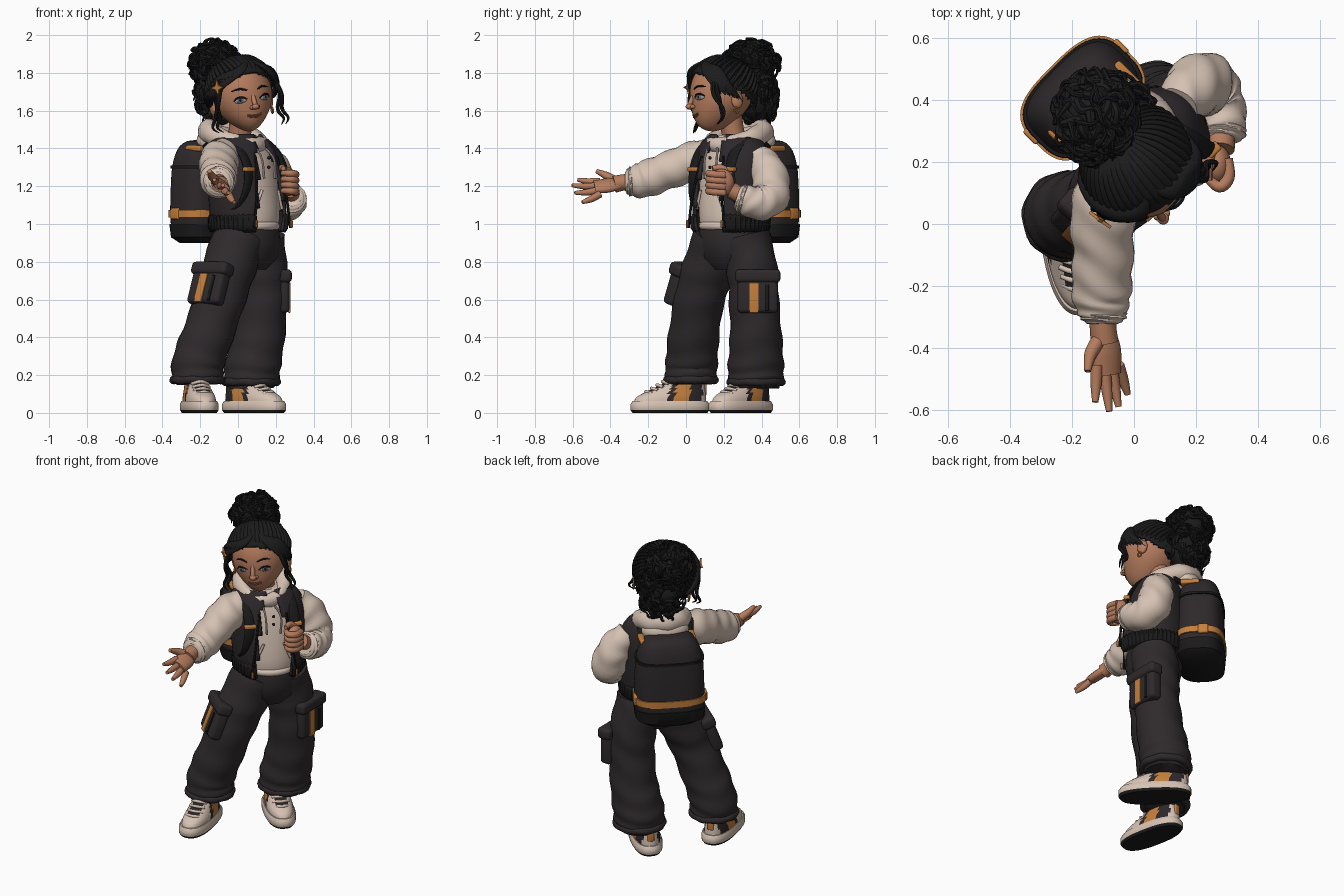
import bpy, bmesh, random
from math import sin, cos, pi, atan2, sqrt
from mathutils import Vector, Matrix

if "Cube" in bpy.data.objects:
    bpy.data.objects.remove(bpy.data.objects["Cube"])
random.seed(4)
I = Matrix()
X, Y, Z = Vector((1, 0, 0)), Vector((0, 1, 0)), Vector((0, 0, 1))


def material(name, *rgb):
    m = bpy.data.materials.new(name)
    m.use_nodes = True
    m.diffuse_color = (*rgb, 1)
    m.node_tree.nodes["Principled BSDF"].inputs["Base Color"].default_value = (*rgb, 1)
    return m


skin = material("brown skin", .46, .2, .11)
hair = material("black hair", .012, .011, .011)
vest = material("dark vest cloth", .026, .021, .023)
denim = material("charcoal trousers", .028, .023, .024)
cream = material("cream cloth", .67, .54, .45)
orange = material("orange trim", .55, .21, .045)
rubber = material("black rubber", .011, .01, .01)
eyeblue = material("grey blue iris", .12, .16, .22)
eyewhite = material("eye white", .42, .36, .33)
lip = material("lip", .28, .1, .06)


def frame(loc, yaw):
    return Matrix.Translation(loc) @ Matrix.Rotation(yaw, 4, 'Z')


def finish(name, bm, mats, M, rule=None, thick=0):
    bmesh.ops.recalc_face_normals(bm, faces=bm.faces)
    for f in bm.faces:
        f.smooth = True
    if rule:
        picks = [(f, rule(f.calc_center_median())) for f in bm.faces]
        for f, k in picks:
            f.material_index = max(k, 0)
        bmesh.ops.delete(bm, geom=[f for f, k in picks if k < 0], context='FACES')
    me = bpy.data.meshes.new(name)
    bm.to_mesh(me)
    bm.free()
    for m in mats:
        me.materials.append(m)
    me.set_sharp_from_angle(angle=.75)
    ob = bpy.data.objects.new(name, me)
    ob.matrix_world = M
    bpy.context.collection.objects.link(ob)
    if thick:
        s = ob.modifiers.new("thickness", 'SOLIDIFY')
        s.thickness, s.offset = thick, 0


def part(name, shells, *mats, M=I, rule=None, caps=True, thick=0):
    """Skin each shell, a list of rings of points, into one object."""
    bm = bmesh.new()
    for rings in shells:
        vs = [[bm.verts.new(p) for p in r] for r in rings]
        n = len(vs[0])
        for a, b in zip(vs, vs[1:]):
            for i in range(n):
                bm.faces.new((a[i], a[(i + 1) % n], b[(i + 1) % n], b[i]))
        if caps and (rings[0][0] - rings[-1][0]).length > 1e-5:
            bm.faces.new(vs[0])
            bm.faces.new(vs[-1])
    bmesh.ops.remove_doubles(bm, verts=bm.verts, dist=1e-5)
    finish(name, bm, mats, M, rule, thick)


def box(name, loc, size, bevel, mat, M=I):
    bm = bmesh.new()
    bmesh.ops.create_cube(bm, size=1, matrix=Matrix.Translation(loc) @ Matrix.Diagonal((*size, 1)))
    bmesh.ops.bevel(bm, geom=bm.edges[:], offset=bevel, segments=4, profile=.5, affect='EDGES')
    finish(name, bm, [mat], M)


def spline(rows, n=5, closed=False):
    m, out = len(rows), []
    for i in range(m if closed else m - 1):
        w = [rows[j % m] if closed else rows[min(max(j, 0), m - 1)] for j in range(i - 1, i + 3)]
        for t in (k / n for k in range(n)):
            out.append([q + .5 * t * (r - p + t * (2*p - 5*q + 4*r - s + t * (3*q - p - 3*r + s)))
                        for p, q, r, s in zip(*w)])
    return out + [list(rows[0] if closed else rows[-1])]


def tube(rows, flat=(1, 1), up=Z, sides=12, n=5, fold=0, freq=1.3, closed=False):
    """Sweep an oval along a smooth path of (x, y, z, radius)."""
    rows = spline(rows, n, closed)
    P, u, rings = [Vector(r[:3]) for r in rows], up, []
    for i, p in enumerate(P):
        t = (P[min(i + 1, len(P) - 1)] - P[max(i - 1, 0)]).normalized()
        u = (u - t * u.dot(t)).normalized()
        s, r = t.cross(u), max(rows[i][3], .001)
        ring = []
        for a in (2 * pi * k / sides for k in range(sides)):
            w = r * (1 + fold * sin(i * freq + 2 * cos(a) + sin(2 * a)))
            ring.append(p + w * (s * cos(a) * flat[0] + u * sin(a) * flat[1]))
        rings.append(ring)
    if closed:
        rings[-1] = rings[0]
    return rings


def ball(loc, radii, shape=None, lat=14, lon=24):
    shape = shape or (lambda d: Vector(a * b for a, b in zip(d, radii)))
    rings = []
    for e in (.04 + (pi - .08) * i / lat for i in range(lat + 1)):
        rings.append([Vector(loc) + shape(Vector((sin(e) * cos(a), sin(e) * sin(a), cos(e))))
                      for a in (2 * pi * k / lon for k in range(lon))])
    return rings


def oval(z, cx, cy, rx, ry, n=48, power=1, flare=0, rib=0):
    ring = []
    for k in range(n):
        a = 2 * pi * k / n
        c, s = cos(a), sin(a)
        g = 1 + flare * max(0, -s) ** 4 + rib * (k % 2)
        ring.append(Vector((cx + rx * g * abs(c) ** power * (1 if c > 0 else -1),
                            cy + ry * g * abs(s) ** power * (1 if s > 0 else -1), z)))
    return ring


# Torso: hoodie, open vest and ribbed hem, turned toward the model's left
B = frame((.05, .24, 0), pi / 4)
table = spline([(.96, 0, 0, .185, .17), (1.05, 0, 0, .2, .18), (1.2, -.005, .01, .21, .17),
                (1.33, -.01, .02, .215, .15), (1.42, -.02, .03, .19, .125), (1.47, -.03, .04, .12, .1)], 4)
part("hoodie_body", [[oval(z, x, y, a - .022, b - .015) for z, x, y, a, b in table]], cream, M=B)
open_front = lambda c: -1 if abs(atan2(c.x, -c.y)) < .4 + (1.45 - c.z) * .35 else 0
part("vest", [[oval(z, x, y, a, b, flare=.13) for z, x, y, a, b in table]], vest, M=B,
     rule=open_front, caps=False, thick=.018)
part("vest_hem", [[oval(z, 0, 0, .19 + g, .175 + g, n=96, flare=.15, rib=.03)
                   for z, g in ((.96, 0), (.98, .012), (1.03, .014), (1.05, .005))]], rubber, M=B,
     rule=open_front, caps=False, thick=.014)
part("hoodie_hem", [tube([(.15 * sin(a), -.155 * cos(a), .99, .022) for a in (-.9, -.45, 0, .45, .9)])], cream, M=B)
part("hoodie_pocket", [tube([(.1 * s, -.158, 1.08, .008), (.06 * s, -.17, 1.18, .008)]) for s in (-1, 1)], cream, M=B)
part("hood", [tube([(-.025 + .125 * sin(a), .07 - .15 * cos(a), 1.46 - .042 * cos(a), .052 - .012 * cos(a))
                    for a in (k * pi / 4 for k in range(8))], flat=(.9, 1), sides=16, closed=True, fold=.05),
              ball((-.025, .19, 1.44), (.14, .09, .08))], cream, M=B)
part("drawstrings", [tube([(s * .035 - .02, -.12, 1.4, .007), (s * .045, -.155, 1.34, .006),
                           (s * .04, -.165, 1.24, .007)], sides=8) for s in (-1, 1)], cream, M=B)
part("front_buttons", [ball((0, -.16, z), (.009, .009, .009)) for z in (1.3, 1.35)], rubber, M=B)

# Backpack: rounded shell, belt, seam, handle and shoulder straps
pack = []
for e in (-1.5 + 3 * k / 16 for k in range(17)):
    w = cos(e) ** .4 * (1 - .1 * sin(e))
    pack.append(oval(1.175 + .27 * abs(sin(e)) ** .6 * (1 if e > 0 else -1), -.035, .27, .2 * w, .136 * w, power=.65))
part("backpack", [pack], vest, M=B)
part("backpack_base", [[oval(z, -.035, .27, w, w * .68, power=.65) for z, w in ((.9, .15), (.93, .198), (1.0, .207))]],
     rubber, M=B)
part("backpack_belt", [[oval(z, -.035, .27, .21, .144, power=.65) for z in (1.035, 1.075)]], orange, M=B)
part("backpack_seam", [[oval(z, -.035, .27, .2, .137, power=.65) for z in (1.295, 1.31)]], rubber, M=B)
part("backpack_handle", [tube([(x, .25, z, .011) for x, z in ((-.1, 1.43), (-.035, 1.465), (.03, 1.43))])], orange, M=B)
for s, side in ((1, "left"), (-1, "right")):
    part(side + "_strap", [tube([(s * .12 - .02, .18, 1.4, .03), (s * .12 - .02, .05, 1.465, .032),
                                 (s * .13 - .01, -.09, 1.39, .032), (s * .14, -.148, 1.25, .03),
                                 (s * .17, -.11, 1.1, .02), (s * .2, .03, 1.03, .015)], flat=(1, .4))], rubber, M=B)
    box(side + "_strap_clip", (s * .135, -.145, 1.29), (.07, .035, .025), .008, orange, B)
    box(side + "_pack_clip", (s * .14 - .03, .22, 1.4), (.05, .11, .03), .01, orange, B)
    box(side + "_pack_buckle", (s * .2 - .035, .3, 1.055), (.03, .06, .06), .009, orange, B)
    part(side + "_zip", [tube([(s * .135, -.185, .98, .007), (s * .11, -.18, 1.15, .007),
                               (s * .08, -.14, 1.36, .007)], sides=6)], rubber, M=B)
    box(side + "_zip_pull", (s * .13, -.2, 1.0), (.012, .012, .04), .004, orange, B)

# Trousers and cargo pockets
part("trouser_seat", [[oval(z, 0, 0, a, b) for z, a, b in
                       ((.76, .1, .1), (.82, .17, .15), (.9, .185, .165), (.97, .175, .16), (1.01, .165, .15))]], denim, M=B)
legs = {"right": [(.01, .18, .93, .14), (-.05, .12, .76, .142), (-.095, .07, .6, .133), (-.165, .04, .4, .135),
                  (-.21, .03, .27, .138), (-.215, .025, .19, .135), (-.215, .025, .15, .11)],
        "left": [(.11, .31, .93, .135), (.125, .35, .76, .135), (.13, .36, .6, .132), (.11, .37, .4, .138),
                 (.08, .37, .26, .148), (.07, .37, .18, .145), (.07, .37, .13, .12)]}
for side, path in legs.items():
    part(side + "_trouser_leg", [tube(path, up=Y, sides=28, n=6, fold=.028, freq=1.1)], denim)
    x, y, z, r = path[-2]
    part(side + "_trouser_cuff", [tube([(x + r * .93 * cos(a), y + r * .93 * sin(a), z - .015, .022)
                                        for a in (k * pi / 4 for k in range(8))], closed=True, fold=.1)], denim)
tilt = Matrix.Rotation(-.36, 4, 'X')
for side, F in (("right", frame((-.155, -.01, .69), -.7) @ tilt), ("left", frame((.245, .38, .65), pi / 2))):
    box(side + "_cargo_pocket", (0, .01, -.02), (.215, .075, .2), .022, denim, F)
    box(side + "_pocket_flap", (0, .005, .075), (.24, .09, .07), .022, denim, F)
    box(side + "_pocket_band", (-.02, -.027, -.04), (.05, .012, .16), .003, orange, F)
    box(side + "_pocket_edge", (.05, -.027, -.04), (.018, .012, .14), .003, rubber, F)

# Sleeves, cuffs and hands
arms = {"right": [(-.07, .16, 1.37, .085), (-.1, .05, 1.335, .105), (-.1, -.09, 1.285, .098),
                  (-.105, -.22, 1.235, .096), (-.1, -.29, 1.225, .078), (-.1, -.31, 1.225, .055)],
        "left": [(.14, .38, 1.36, .07), (.19, .435, 1.28, .095), (.23, .45, 1.16, .103),
                 (.265, .39, 1.11, .092), (.285, .31, 1.13, .078), (.285, .28, 1.14, .055)]}
for side, path in arms.items():
    part(side + "_sleeve", [tube(path, sides=24, n=7, fold=.045, freq=1.1)], cream)
    cuff = Vector(path[-1][:3])
    way = (cuff - Vector(path[-2][:3])).normalized()
    part(side + "_sleeve_cuff", [tube([(*(cuff + way * d), r) for d, r in
                                       ((-.03, .07), (-.015, .078), (0, .068), (.012, .05))], sides=24, fold=.05)], cream)
part("right_forearm", [tube([(-.1, -.26, 1.225, .047), (-.1, -.33, 1.22, .043), (-.095, -.38, 1.21, .045)]),
                       tube([(-.095, -.35, 1.215, .04), (-.09, -.41, 1.205, .054), (-.085, -.485, 1.195, .048)],
                            flat=(1, .55), up=Vector((.5, 0, .8)), sides=16)], skin)
tips = [(-.125, -.575, 1.235), (-.08, -.605, 1.205), (-.05, -.59, 1.165), (-.02, -.55, 1.115)]
fingers = [tube([(-.12 + .023 * i, -.455, 1.225 - .022 * i, .02), (*((Vector(t) + Vector((-.12 + .023 * i, -.455,
           1.215 - .022 * i))) / 2), .018), (*t, .01)], sides=10) for i, t in enumerate(tips)]
fingers.append(tube([(-.11, -.37, 1.225, .025), (-.14, -.42, 1.255, .021), (-.15, -.475, 1.28, .011)], sides=10))
part("right_fingers", fingers, skin)
part("left_fist", [tube([(.285, .31, 1.14, .042), (.28, .24, 1.18, .045)]), ball((.27, .19, 1.22), (.044, .065, .072)),
                   tube([(.25, .24, 1.26, .021), (.235, .19, 1.295, .02), (.24, .14, 1.295, .013)], sides=10)]
     + [tube([(.3, .21, z, .019), (.305, .15, z + .005, .02), (.275, .12, z + .01, .019), (.235, .15, z + .01, .014)],
             sides=10) for z in (1.165, 1.196, 1.227, 1.258)], skin)

# Shoes
sole_rows = [(0, .08, .2), (.015, .089, .212), (.045, .09, .212), (.062, .082, .2)]
upper_rows = [(.055, 0, .078, .195), (.085, .008, .076, .185), (.115, .035, .068, .155), (.15, .07, .06, .115),
              (.19, .095, .056, .09), (.22, .1, .05, .08)]


def shoe_colour(c):
    back = c.y - c.z * .4
    if abs(c.x) < .036 and c.y < .06 and c.z > .11:
        return 1
    if abs(c.x) > .04 and -.06 < back < .13:
        return 2 if -.03 < back < .05 else 1
    return 0


for side, F in (("right", frame((-.205, -.085, 0), .2)), ("left", frame((.085, .29, 0), pi / 4))):
    part(side + "_sole", [[oval(z, 0, 0, a, b, power=.8) for z, a, b in sole_rows]], cream, rubber, M=F,
         rule=lambda c: int(c.z < .02))
    part(side + "_shoe_upper", [[oval(z, 0, y, a, b, power=.85) for z, y, a, b in spline(upper_rows, 4)]],
         cream, vest, orange, M=F, rule=shoe_colour)
    part(side + "_laces", [tube([(-.045, y + .025, z - .012, .009), (0, y, z, .009), (.045, y + .025, z - .012, .009)])
                           for y, z in ((-.13 + .03 * i, .112 + .018 * i) for i in range(5))], cream, M=F)
    box(side + "_heel_tab", (0, .185, .13), (.04, .02, .08), .008, orange, F)

# Head and face, leaning a little to the model's right
H = frame((.02, .19, 1.685), .36) @ Matrix.Rotation(-.13, 4, 'Y')


def head_shape(d):
    t = max(0, -d.z)
    return Vector((.16 * d.x * (1 - .35 * t * t), .172 * d.y * (1 - .25 * t * (d.y > 0)) - .06 * t * t, .196 * d.z))


def on_face(x, z, lift=0):
    t = max(0, -z / .196)
    d = 1 - (x / .16 / (1 - .35 * t * t)) ** 2 - (z / .196) ** 2
    return (x, -.172 * sqrt(max(d, 0)) - .06 * t * t - lift, z)


part("head", [ball((0, 0, 0), None, head_shape, 24, 36)], skin, M=H)
part("neck", [tube([(0, .28, 1.38, .07), (.01, .25, 1.48, .06), (.015, .23, 1.6, .065)], up=Y)], skin)
part("nose", [ball((0, -.185, -.064), (.02, .022, .016)), ball((.016, -.174, -.067), (.012, .014, .011)),
              ball((-.016, -.174, -.067), (.012, .014, .011)),
              tube([(0, -.16, .0, .012), (0, -.178, -.04, .013), (0, -.188, -.06, .012)])], skin, M=H)
part("lips", [tube([(*on_face(x, z + 6 * x * x), r) for x, r in ((-.04, .002), (-.015, .005), (.015, .005), (.04, .002))],
                   sides=8) for z in (-.112, -.12)], lip, M=H)
for s, side in ((1, "left"), (-1, "right")):
    E = H @ frame(on_face(s * .067, -.022, -.006), s * .42)
    part(side + "_eye", [ball((0, 0, 0), (.034, .011, .017))], eyewhite, M=E)
    part(side + "_iris", [ball((0, -.007, 0), (.018, .007, .0165))], eyeblue, M=E)
    part(side + "_pupil", [ball((0, -.012, 0), (.007, .004, .008))], rubber, M=E)
    part(side + "_lashes", [tube([(-.036, -.002, -.003, .003), (-.015, -.012, .014, .005), (.015, -.012, .014, .005),
                                  (.036, -.002, .002, .003)], sides=8)], hair, M=E)
    part(side + "_eyebrow", [tube([(*on_face(s * x, z), r) for x, z, r in
                                   ((.03, .026, .004), (.065, .038, .006), (.105, .028, .002))], sides=8)], hair, M=H)
    part(side + "_ear", [ball((s * .158, .025, -.05), (.02, .032, .045))], skin, M=H)
    part(side + "_earring", [tube([(s * .166, .015 + .012 * cos(a), -.105 + .015 * sin(a), .005)
                                   for a in (k * pi / 3 for k in range(6))], up=X, closed=True, sides=8)], orange, M=H)


# Hair: cap under swept-back locks, fringe, loose tendrils, curly bun
def toward(az, el):
    return Vector((sin(az) * cos(el), -cos(az) * cos(el), sin(el)))


def crown(d):
    return Vector((.176 * d.x, .186 * d.y, .198 * d.z))


part("hair_cap", [ball((0, 0, 0), None, crown, 40, 72)], hair, M=H, caps=False, thick=.012,
     rule=lambda c: -1 if c.z < max(-.15, .02 - .6 * c.y) else 0)
knot = toward(-2.9, .8)
locks = []
for i in range(31):
    az = -2.25 + .15 * i
    root = toward(az, .72 - .4 * abs(az))
    locks.append(tube([(*(crown(root.slerp(knot, f)) * g), r) for f, g, r in
                       ((0, .97, .008), (.2, 1.02, .019), (.55, 1.02, .02), (.95, 1, .012))], flat=(1, .6), sides=8))
part("swept_locks", locks, hair, M=H)
fringe = []
for s, count in ((-1, 9), (1, 6)):
    for i in range(count):
        knots = ((.2 - s * .02 * i, 1.2 - .06 * i, 1), (.2 + s * (.45 + .09 * i), .72 - .02 * i, 1.08),
                 (s * (.95 + .09 * i), .3 - .03 * i, 1.09), (s * (1.2 + .13 * i), -.08 - .04 * i, 1.04))
        fringe.append(tube([(*(crown(toward(a, e)) * g), r) for (a, e, g), r in zip(knots, (.008, .024, .022, .003))],
                           flat=(1, .6), sides=8))
part("fringe", fringe, hair, M=H)
part("tendrils", [tube([(s * .15, -.1, .07, .014), (s * .18, -.09 - w, -.02, .012), (s * (.165 + w), -.07, -.1, .01),
                        (s * (.19 + w), -.08, -.15, .007), (s * (.165 + w), -.1, -.18, .002)], sides=8)
                  for s in (-1, 1) for w in (0, .025)], hair, M=H)
masses = [((-.125, .345, 1.85), (.108, .12, .1), 75), ((-.085, .375, 1.67), (.118, .09, .13), 50)]
for (loc, radii, count), name in zip(masses, ("bun", "nape_hair")):
    curls = [ball(loc, radii)]
    for i in range(count):
        d = Vector([random.gauss(0, 1) for k in range(3)]).normalized()
        e = d.cross(Vector([random.gauss(0, 1) for k in range(3)])).normalized()
        b, path = d.cross(e), []
        for k in range(8):
            v = (d * cos(.2 * k) + e * sin(.2 * k) + b * .12 * cos(1.7 * k)) * (1 + .1 * sin(1.7 * k) + .05 * k)
            path.append((*(Vector(loc) + Vector(p * q for p, q in zip(v, radii))), .018 - .0023 * k))
        curls.append(tube(path, up=d, sides=7, n=4))
    part(name, curls, hair)
star = [[Vector((r * cos(k * pi / 4), r * sin(k * pi / 4), z)) for k in range(8) for r in [(.042, .015)[k % 2]]]
        for z in (-.005, .005)]
part("star_hair_clip", [star], orange, M=H @ Matrix.Translation(crown(toward(-1.0, .25)) * 1.23)
     @ Matrix.Rotation(-1.0, 4, 'Z') @ Matrix.Rotation(pi / 2, 4, 'X'))
